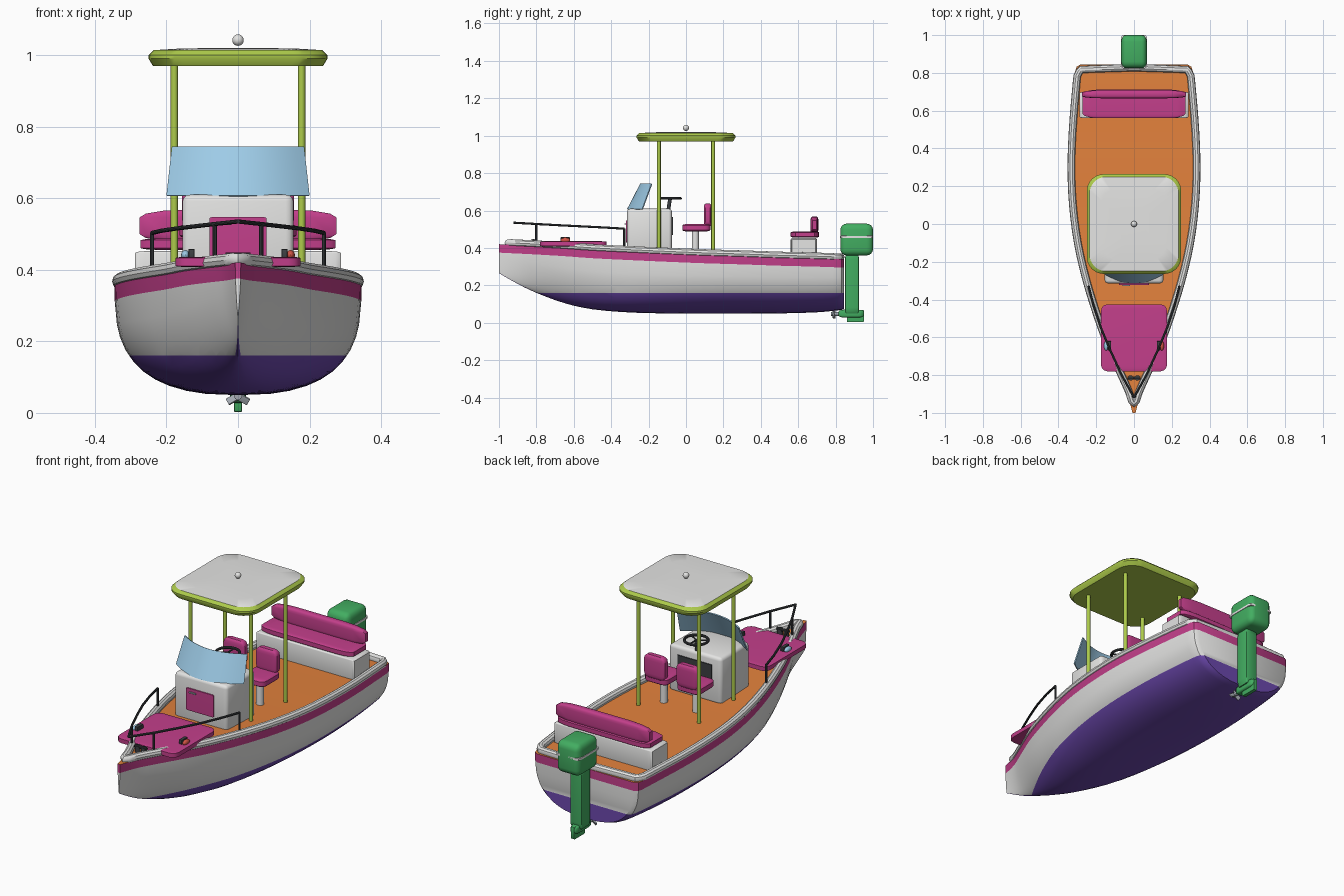
import bpy, bmesh, math
from mathutils import Vector, Matrix

if "Cube" in bpy.data.objects:
    bpy.data.objects.remove(bpy.data.objects["Cube"])

COLOURS = {
    "white": (.78, .78, .77), "orange": (.76, .22, .045), "magenta": (.55, .05, .26),
    "lime": (.42, .6, .07), "green": (.055, .42, .12), "purple": (.15, .065, .42),
    "glass_blue": (.34, .6, .8), "dark_grey": (.045, .05, .055),
    "red": (.65, .09, .06), "metal": (.36, .39, .43)}
MATS = {}
for n, c in COLOURS.items():
    MATS[n] = bpy.data.materials.new(n)
    MATS[n].diffuse_color = (*c, 1)


def add(name, bm, *mats):
    bmesh.ops.recalc_face_normals(bm, faces=bm.faces)
    me = bpy.data.meshes.new(name)
    bm.to_mesh(me)
    bm.free()
    ob = bpy.data.objects.new(name, me)
    bpy.context.collection.objects.link(ob)
    for m in mats:
        me.materials.append(MATS[m])
    return ob


def box(name, lo, hi, mat, bevel=.08, seg=3):
    """Cube rounded in unit space, then stretched between two corners."""
    bm = bmesh.new()
    bmesh.ops.create_cube(bm, size=1)
    if bevel:
        bmesh.ops.bevel(bm, geom=bm.edges[:], offset=bevel, segments=seg, profile=.5, affect='EDGES')
    lo, hi = Vector(lo), Vector(hi)
    bmesh.ops.scale(bm, vec=hi - lo, verts=bm.verts)
    bmesh.ops.translate(bm, vec=(lo + hi) / 2, verts=bm.verts)
    return add(name, bm, mat)


def rod(name, a, b, r, mat, seg=16):
    a, b = Vector(a), Vector(b)
    bm = bmesh.new()
    m = Matrix.Translation((a + b) / 2) @ (b - a).to_track_quat('Z', 'Y').to_matrix().to_4x4()
    bmesh.ops.create_cone(bm, cap_ends=True, segments=seg, radius1=r, radius2=r, depth=(b - a).length, matrix=m)
    return add(name, bm, mat)


def ball(name, c, r, mat):
    bm = bmesh.new()
    bmesh.ops.create_uvsphere(bm, u_segments=20, v_segments=12, radius=1,
                              matrix=Matrix.Translation(c) @ Matrix.Diagonal((*r, 1)))
    return add(name, bm, mat)


def tube(name, pts, r, mat, cyclic=False):
    cu = bpy.data.curves.new(name, 'CURVE')
    cu.dimensions = '3D'
    cu.bevel_depth, cu.bevel_resolution, cu.use_fill_caps = r, 3, True
    sp = cu.splines.new('POLY')
    sp.points.add(len(pts) - 1)
    for p, co in zip(sp.points, pts):
        p.co = (*co, 1)
    sp.use_cyclic_u = cyclic
    cu.materials.append(MATS[mat])
    ob = bpy.data.objects.new(name, cu)
    bpy.context.collection.objects.link(ob)
    return ob


# Hull stations: y, half width, keel height, sheer height
ROWS = [(-1, .008, .265, .42), (-.9, .036, .208, .415), (-.8, .08, .16, .41),
        (-.65, .147, .105, .401), (-.5, .203, .072, .39), (-.3, .265, .055, .38),
        (-.1, .311, .05, .371), (.1, .337, .05, .363), (.3, .345, .05, .357),
        (.5, .338, .05, .35), (.7, .322, .056, .345), (.81, .311, .066, .341)]
stations = []
for i in range(len(ROWS) - 1):
    p = [Vector(ROWS[min(max(k, 0), len(ROWS) - 1)]) for k in range(i - 1, i + 3)]
    for s in range(3):
        t = s / 3
        stations.append(.5 * (2 * p[1] + (p[2] - p[0]) * t + (2 * p[0] - 5 * p[1] + 4 * p[2] - p[3]) * t * t
                              + (3 * p[1] - p[0] - 3 * p[2] + p[3]) * t ** 3))
stations += [Vector(ROWS[-1]), Vector((.832, .304, .069, .34)), Vector((.845, .283, .073, .34))]

LEVELS = (.012, .04, .085, .14, .21, .3, .41, .53, .64)


def section(y, b, zk, zs):
    """Half section from keel to sheer: V at the bow, round U further aft."""
    t = min(1, (y + 1) / .65)
    n, m = 1.6 + 1.4 * t, 1.1 + 1.4 * t
    h = zs - zk
    return [(b * (1 - (1 - v) ** n) ** (1 / m), y, zk + h * v) for v in (0, *LEVELS, 1 - .045 / h, 1)]


bm = bmesh.new()
rings = []
for st in stations:
    half = section(*st)
    right = [bm.verts.new(c) for c in half]
    left = [right[0]] + [bm.verts.new((-x, y, z)) for x, y, z in half[1:]]
    rings.append((right, left))
N = len(LEVELS) + 2


def face(vs, mat):
    vs = list(dict.fromkeys(vs))
    bm.faces.new(vs).material_index = mat


for a, b in zip(rings, rings[1:]):
    for side in (0, 1):
        for k in range(N):
            mat = 2 if k == N - 1 else (1 if k == 0 else 0)
            face((a[side][k], b[side][k], b[side][k + 1], a[side][k + 1]), mat)
    face((a[0][N], b[0][N], b[1][N], a[1][N]), 3)          # deck
for r, l in (rings[0], rings[-1]):                           # stem and transom
    for k in range(N):
        face((r[k], r[k + 1], l[k + 1], l[k]), 2 if k == N - 1 else 0)
bmesh.ops.bisect_plane(bm, geom=bm.verts[:] + bm.edges[:] + bm.faces[:], plane_co=(0, 0, .16), plane_no=(0, 0, 1))
for f in bm.faces:
    if f.material_index == 0 and f.calc_center_median().z < .16:
        f.material_index = 1
add("hull", bm, "white", "purple", "magenta", "orange")

# Gunwale rail around the sheer
side = [(b - .013, y, zs + .011) for y, b, zk, zs in stations if -.94 < y < .8]
side += [(.29, .805, .351), (.278, .818, .351)]
tube("gunwale", [(0, -.95, .426)] + side + [(0, .828, .351)] + [(-x, y, z) for x, y, z in reversed(side)],
     .02, "white", True)

# Console with hatch, dash, wheel
box("console", (-.155, -.315, .36), (.155, -.075, .61), "white", .07)
box("console_hatch", (-.08, -.322, .43), (.08, -.314, .547), "magenta", .04, 2)
box("hatch_handle", (-.06, -.328, .525), (-.02, -.32, .532), "metal", 0)
box("dash_panel", (-.1, -.077, .47), (.1, -.07, .565), "dark_grey", 0)
rod("wheel_column", (0, -.095, .6), (0, -.085, .665), .01, "dark_grey")
ring = [(.058 * math.cos(a * math.tau / 28), -.087 + .058 * math.sin(a * math.tau / 28), .665) for a in range(28)]
tube("steering_wheel", ring, .007, "dark_grey", True)
for k in range(3):
    a = math.tau * k / 3 + math.pi / 2
    rod("wheel_spoke", (0, -.087, .665), (.056 * math.cos(a), -.087 + .056 * math.sin(a), .665), .004, "dark_grey", 8)

# Curved windshield
bm = bmesh.new()
cols = []
for i in range(17):
    s = i / 8 - 1
    cols.append((bm.verts.new((.2 * s, -.315 + .08 * s * s, .608)),
                 bm.verts.new((.185 * s, -.245 + .06 * s * s, .744))))
for a, b in zip(cols, cols[1:]):
    bm.faces.new((a[0], b[0], b[1], a[1]))
mod = add("windshield", bm, "glass_blue").modifiers.new("thickness", 'SOLIDIFY')
mod.thickness = .006

# Canopy: rounded rectangle rings, white domed top
bm = bmesh.new()
loops = []
for a, z in ((.238, .97), (.25, .99), (.25, 1.0), (.236, 1.014), (.17, 1.018), (.08, 1.02)):
    r = min(.09, a * .45)
    loop = []
    for q, (sx, sy) in enumerate(((1, 1), (-1, 1), (-1, -1), (1, -1))):
        for k in range(9):
            t = math.pi / 2 * (q + k / 8)
            loop.append(bm.verts.new((sx * (a - r) + r * math.cos(t), sy * (a + .014 - r) + r * math.sin(t), z)))
    loops.append(loop)
for j, (a, b) in enumerate(zip(loops, loops[1:])):
    for k in range(len(a)):
        n = (k + 1) % len(a)
        bm.faces.new((a[k], a[n], b[n], b[k])).material_index = int(j >= 3)
bm.faces.new(loops[0])
bm.faces.new(loops[-1]).material_index = 1
add("canopy", bm, "lime", "white")
ball("mast_light", (0, 0, 1.042), (.016,) * 3, "white")

# Mirrored parts
for s in (-1, 1):
    for y in (-.145, .145):
        rod("canopy_post", (s * .178, y, .35), (s * .178, y, .98), .01, "lime")
    # Helm seats
    x = s * .095
    rod("seat_pedestal", (x, .05, .355), (x, .05, .5), .019, "white")
    box("seat_cushion", (x - .068, -.02, .488), (x + .068, .13, .528), "magenta", .2)
    box("seat_back", (x - .062, .095, .515), (x + .062, .137, .637), "magenta", .22)
    # Bow handrails
    tube("bow_rail", [(s * .24, -.33, .503), (s * .215, -.43, .509), (s * .175, -.55, .515),
                      (s * .125, -.67, .521), (s * .065, -.8, .528), (0, -.92, .535)], .006, "dark_grey")
    rod("rail_post_rear", (s * .24, -.33, .37), (s * .24, -.33, .503), .006, "dark_grey", 10)
    rod("rail_post_front", (s * .065, -.8, .4), (s * .065, -.8, .528), .006, "dark_grey", 10)
    # Navigation lights
    box("light_base", (s * .13 - .009, -.67, .425), (s * .13 + .009, -.62, .458), "dark_grey", .1, 2)
    ball("light_lens", (s * .147, -.645, .441), (.012, .026, .014), "red" if s > 0 else "glass_blue")
    # Bow cleat posts
    rod("cleat_post", (s * .018, -.815, .405), (s * .018, -.815, .445), .014, "dark_grey")
rod("cleat_bar", (-.035, -.815, .44), (.035, -.815, .44), .008, "dark_grey", 10)

# Bow cushion and stern bench
box("bow_cushion", (-.175, -.78, .408), (.175, -.425, .436), "magenta", .1)
box("bench_base", (-.288, .56, .335), (.288, .70, .452), "white", .05)
box("bench_cushion", (-.272, .56, .455), (.272, .712, .488), "magenta", .16)
box("bench_back", (-.275, .665, .478), (.275, .708, .568), "magenta", .24)

# Outboard motor
box("motor_cowl", (-.068, .825, .36), (.068, 1.0, .53), "green", .2, 4)
box("motor_band", (-.07, .823, .452), (.07, 1.0, .466), "white", .1, 2)
box("motor_leg", (-.035, .85, .05), (.035, .925, .37), "green", .1, 2)
box("motor_gearcase", (-.022, .815, .028), (.022, .95, .07), "green", .25, 3)
box("motor_skeg", (-.011, .86, .003), (.011, .952, .068), "green", .08, 2)
rod("propeller_hub", (0, .775, .047), (0, .82, .047), .011, "metal")
for k in range(3):
    blade = box("propeller_blade", (-.01, -.004, .005), (.01, .004, .034), "metal", .1, 2)
    blade.matrix_world = (Matrix.Translation((0, .792, .047)) @ Matrix.Rotation(math.tau * k / 3, 4, 'Y')
                          @ Matrix.Rotation(.5, 4, 'Z'))

# Curves to meshes, then smooth shading with sharp edges kept
bpy.ops.object.select_all(action='SELECT')
bpy.context.view_layer.objects.active = bpy.data.objects["hull"]
bpy.ops.object.convert(target='MESH')
bpy.ops.object.shade_smooth_by_angle(angle=math.radians(35))

for m in bpy.data.materials:
    if m.users and not m.is_grease_pencil:
        m.use_nodes = True
        m.node_tree.nodes["Principled BSDF"].inputs["Base Color"].default_value = m.diffuse_color
